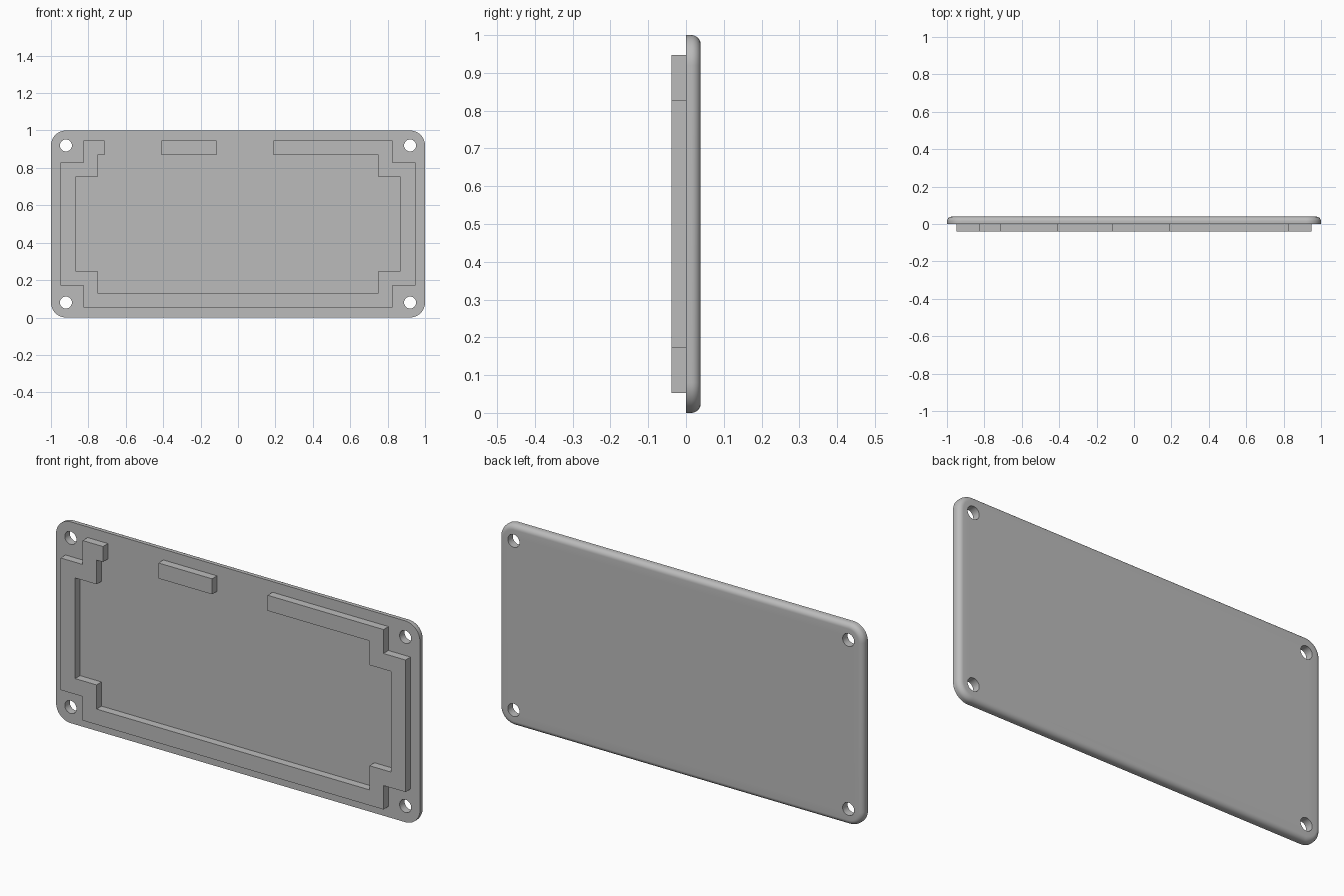
import bpy, bmesh
from math import pi, sin, cos
from mathutils import Vector

cube = bpy.data.objects.get("Cube")
if cube:
    bpy.data.objects.remove(cube, do_unlink=True)

grey = bpy.data.materials.new("plain grey")
grey.use_nodes = True
colour = (0.5, 0.5, 0.5, 1)
grey.diffuse_color = colour
grey.node_tree.nodes["Principled BSDF"].inputs["Base Color"].default_value = colour

DEPTH = 0.039      # thickness of the plate, and of the ribs
CORNER = 0.08      # plate corner radius
FILLET = 0.025     # rounding of the rear rim
INSET = 0.08       # hole centres from the plate edges
HOLE = 0.032


def finish(bm, name):
    bmesh.ops.recalc_face_normals(bm, faces=bm.faces)
    mesh = bpy.data.meshes.new(name)
    bm.to_mesh(mesh)
    bm.free()
    mesh.materials.append(grey)
    obj = bpy.data.objects.new(name, mesh)
    bpy.context.collection.objects.link(obj)
    bpy.ops.object.select_all(action="DESELECT")
    obj.select_set(True)
    bpy.context.view_layer.objects.active = obj
    bpy.ops.object.shade_smooth_by_angle(angle=pi / 6)


def ring(bm, points, y):
    return [bm.verts.new((x, y, z)) for x, z in points]


def bridge(bm, a, b):
    for i in range(len(a)):
        j = (i + 1) % len(a)
        bm.faces.new((a[i], a[j], b[j], b[i]))


def cap(bm, rings, direction):
    edges = []
    for r in rings:
        for i, v in enumerate(r):
            pair = (v, r[(i + 1) % len(r)])
            edges.append(bm.edges.get(pair) or bm.edges.new(pair))
    bmesh.ops.triangle_fill(bm, use_beauty=True, edges=edges,
                            normal=Vector((0, direction, 0)))


def rounded_outline(offset, steps=12):
    r = CORNER - offset
    points = []
    for k, (sx, sz) in enumerate([(1, 1), (-1, 1), (-1, -1), (1, -1)]):
        cx, cz = sx * (1 - CORNER), 0.5 + sz * (0.5 - CORNER)
        for i in range(steps + 1):
            a = (k + i / steps) * pi / 2
            points.append((cx + r * cos(a), cz + r * sin(a)))
    return points


def circle(cx, cz, r, n=32):
    return [(cx + r * cos(2 * pi * i / n), cz + r * sin(2 * pi * i / n)) for i in range(n)]


# Plate: straight front edge, rounded rear rim, four screw holes
bm = bmesh.new()
rims = [ring(bm, rounded_outline(0), 0)]
for i in range(9):
    a = i / 8 * pi / 2
    rims.append(ring(bm, rounded_outline(FILLET * (1 - cos(a))),
                     DEPTH - FILLET + FILLET * sin(a)))
for a, b in zip(rims, rims[1:]):
    bridge(bm, a, b)
front, back = [rims[0]], [rims[-1]]
for x in (INSET - 1, 1 - INSET):
    for z in (INSET, 1 - INSET):
        points = circle(x, z, HOLE)
        front.append(ring(bm, points, 0))
        back.append(ring(bm, points, DEPTH))
        bridge(bm, front[-1], back[-1])
cap(bm, front, -1)
cap(bm, back, 1)
finish(bm, "cover_plate")


def raised(name, points):
    bm = bmesh.new()
    a, b = ring(bm, points, -DEPTH), ring(bm, points, 0)
    bridge(bm, a, b)
    cap(bm, [a], -1)
    cap(bm, [b], 1)
    finish(bm, name)


# Locating rib: stepped frame, open along the top edge
def stepped_side(wide, narrow, low, step):
    half = [(narrow, low), (narrow, step), (wide, step)]
    return half + [(x, 1 - z) for x, z in reversed(half)]


def mirror(points):
    return [(-x, z) for x, z in points]


outer = stepped_side(0.948, 0.827, 0.053, 0.172)
inner = stepped_side(0.868, 0.75, 0.13, 0.25)
rib = ([(-0.715, 0.947)] + mirror(outer)[::-1] + outer + [(0.19, 0.947), (0.19, 0.87)]
       + inner[::-1] + mirror(inner) + [(-0.715, 0.87)])
raised("locating_rib", rib)

# Short separate rib in the top gap
raised("top_rib", [(-0.41, 0.87), (-0.115, 0.87), (-0.115, 0.947), (-0.41, 0.947)])
